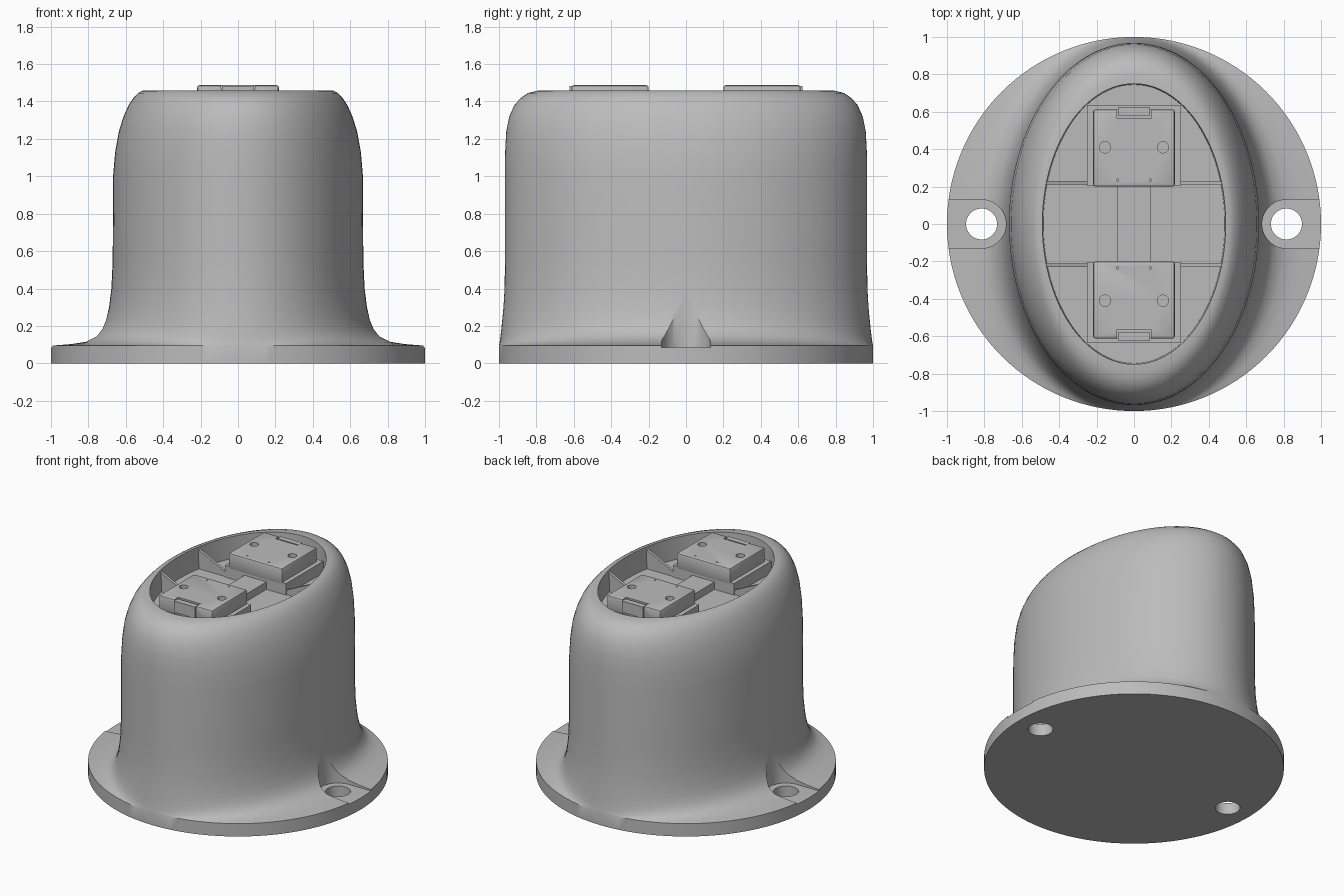
import bpy, bmesh, math
from mathutils import Matrix

old = bpy.data.objects.get("Cube")
if old:
    bpy.data.objects.remove(old)

gray = bpy.data.materials.new("plain gray")
gray.use_nodes = True
gray.diffuse_color = (0.5, 0.5, 0.5, 1)
gray.node_tree.nodes["Principled BSDF"].inputs["Base Color"].default_value = (0.5, 0.5, 0.5, 1)

RIM = 1.46
FLOOR = 1.30
SEGS = 128


def finish(bm, name):
    bmesh.ops.recalc_face_normals(bm, faces=bm.faces)
    mesh = bpy.data.meshes.new(name)
    bm.to_mesh(mesh)
    bm.free()
    mesh.materials.append(gray)
    obj = bpy.data.objects.new(name, mesh)
    bpy.context.collection.objects.link(obj)
    return obj


def box(name, x0, x1, y0, y1, z0, z1):
    bm = bmesh.new()
    size = Matrix.Diagonal((x1 - x0, y1 - y0, z1 - z0, 1))
    mid = Matrix.Translation(((x0 + x1) / 2, (y0 + y1) / 2, (z0 + z1) / 2))
    bmesh.ops.create_cube(bm, size=1, matrix=mid @ size)
    return finish(bm, name)


def cylinder(name, x, y, r, z0, z1, segs=48):
    bm = bmesh.new()
    bmesh.ops.create_cone(bm, cap_ends=True, segments=segs, radius1=r, radius2=r,
                          depth=z1 - z0, matrix=Matrix.Translation((x, y, (z0 + z1) / 2)))
    return finish(bm, name)


def activate(obj):
    bpy.ops.object.select_all(action='DESELECT')
    obj.select_set(True)
    bpy.context.view_layer.objects.active = obj


def cut(obj, cutters):
    activate(obj)
    for c in cutters:
        c.hide_render = True
        mod = obj.modifiers.new("cut", 'BOOLEAN')
        mod.operation = 'DIFFERENCE'
        mod.solver = 'EXACT'
        mod.object = c
        bpy.ops.object.modifier_apply(modifier=mod.name)
        bpy.data.objects.remove(c)


# Housing: stacked ellipses (x radius, y radius, height), base to recess floor
rings = [
    (1, 1, 0), (1, 1, 0.095), (0.9, 0.998, 0.103), (0.82, 0.996, 0.115),
    (0.76, 0.992, 0.145), (0.727, 0.987, 0.185), (0.706, 0.982, 0.235),
    (0.69, 0.976, 0.3), (0.677, 0.97, 0.4), (0.67, 0.968, 0.55),
    (0.668, 0.968, 1.0), (0.657, 0.967, 1.13), (0.637, 0.961, 1.24),
    (0.612, 0.945, 1.32), (0.585, 0.918, 1.38), (0.56, 0.885, 1.418),
    (0.535, 0.845, 1.445), (0.513, 0.8, 1.457), (0.49, 0.75, RIM),
    (0.485, 0.745, FLOOR),
]
bm = bmesh.new()
loops = []
for a, b, z in rings:
    angles = [2 * math.pi * i / SEGS for i in range(SEGS)]
    loops.append([bm.verts.new((a * math.cos(t), b * math.sin(t), z)) for t in angles])
for low, high in zip(loops, loops[1:]):
    for i in range(SEGS):
        j = (i + 1) % SEGS
        bm.faces.new((low[i], low[j], high[j], high[i]))
bm.faces.new(loops[0][::-1])
bm.faces.new(loops[-1])
housing = finish(bm, "housing")

# Screw seats and through holes on both sides of the flange
for s in (-1, 1):
    outer = sorted((s * 0.815, s * 1.1))
    cut(housing, [
        cylinder("seat_cutter", s * 0.815, 0, 0.13, 0.085, 0.6, 64),
        box("slot_cutter", *outer, -0.13, 0.13, 0.085, 0.6),
        cylinder("hole_cutter", s * 0.815, 0, 0.083, -0.1, 0.3),
    ])
activate(housing)
bpy.ops.object.shade_smooth_by_angle(angle=math.radians(32))

# Raised strip joining the two blocks across the recess
box("center_strip", -0.09, 0.09, -0.21, 0.21, FLOOR - 0.01, 1.355)


def gusset(name, sx, y):
    """Triangular web falling from the recess wall towards a block."""
    bm = bmesh.new()
    wall = 0.48 * math.sqrt(1 - (y / 0.75) ** 2) + 0.01
    profile = [(0.24, FLOOR - 0.01), (wall, FLOOR - 0.01), (wall, 1.44), (0.24, 1.33)]
    face = bm.faces.new([bm.verts.new((sx * x, y - 0.01, z)) for x, z in profile])
    ext = bmesh.ops.extrude_face_region(bm, geom=[face])
    verts = [v for v in ext["geom"] if isinstance(v, bmesh.types.BMVert)]
    bmesh.ops.translate(bm, verts=verts, vec=(0, 0.02, 0))
    return finish(bm, name)


# Contact blocks with their frames, holes, latches and webs
for s, side in ((-1, "front"), (1, "back")):
    def span(a, b):
        return sorted((s * a, s * b))

    box(side + "_frame", -0.25, 0.25, *span(0.203, 0.635), FLOOR - 0.01, 1.385)
    block = box(side + "_block", -0.218, 0.218, *span(0.2, 0.612), 1.37, 1.487)
    activate(block)
    bev = block.modifiers.new("bevel", 'BEVEL')
    bev.width = 0.012
    bev.segments = 2
    bpy.ops.object.modifier_apply(modifier=bev.name)
    cutters = [box("latch_cutter", -0.09, 0.09, *span(0.565, 0.7), 1.468, 1.6)]
    for x in (-0.155, 0.155):
        cutters.append(cylinder("screw_cutter", x, s * 0.41, 0.03, 1.43, 1.6, 32))
    for x in (-0.088, 0.088):
        cutters.append(cylinder("pin_cutter", x, s * 0.235, 0.006, 1.46, 1.6, 12))
    cut(block, cutters)
    activate(block)
    bpy.ops.object.shade_smooth_by_angle(angle=math.radians(30))
    box(side + "_latch", -0.085, 0.085, *span(0.58, 0.622), 1.4, 1.483)
    for sx, hand in ((-1, "right"), (1, "left")):
        gusset(f"{side}_{hand}_web", sx, s * 0.22)
